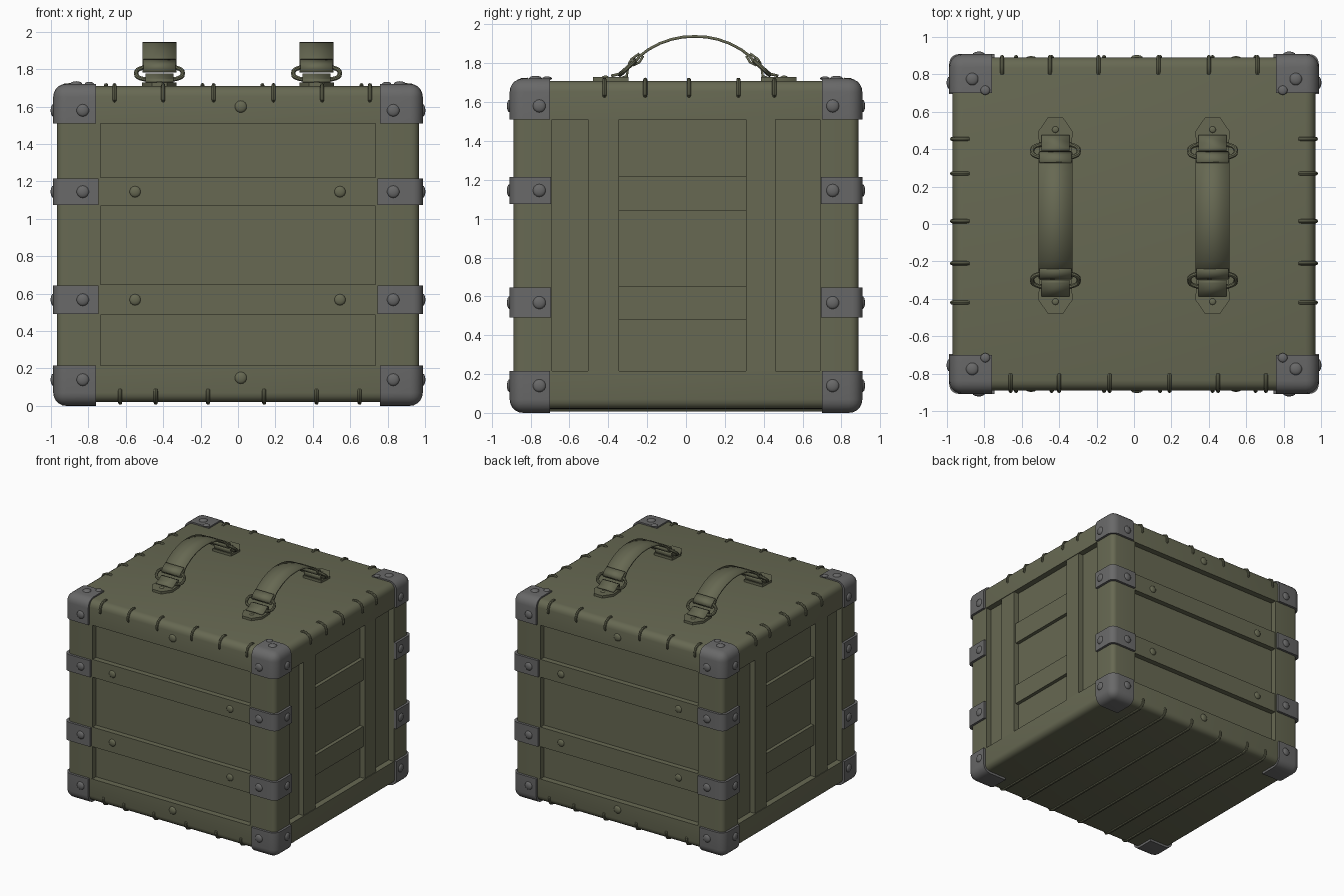
import bpy, bmesh, math
from mathutils import Vector, Matrix

if "Cube" in bpy.data.objects:
    bpy.data.objects.remove(bpy.data.objects["Cube"])


def material(name, rgb):
    m = bpy.data.materials.new(name)
    m.diffuse_color = (*rgb, 1)
    m.use_nodes = True
    m.node_tree.nodes["Principled BSDF"].inputs["Base Color"].default_value = m.diffuse_color
    return m


OLIVE = material("olive_paint", (0.135, 0.14, 0.085))
METAL = material("grey_metal", (0.14, 0.14, 0.14))


def finish(name, mesh, mat, angle=40):
    mesh.materials.clear()
    mesh.materials.append(mat)
    for p in mesh.polygons:
        p.use_smooth = True
    mesh.set_sharp_from_angle(angle=math.radians(angle))
    ob = bpy.data.objects.new(name, mesh)
    bpy.context.collection.objects.link(ob)
    return ob


def from_bm(name, bm, mat, angle=40):
    bmesh.ops.recalc_face_normals(bm, faces=bm.faces[:])
    mesh = bpy.data.meshes.new(name)
    bm.to_mesh(mesh)
    bm.free()
    return finish(name, mesh, mat, angle)


def box(name, x, y, z, mat=OLIVE, r=0, pick=lambda c, d: True, seg=4):
    """Box from ranges; edges chosen by pick(midpoint, direction) are rounded."""
    bm = bmesh.new()
    bmesh.ops.create_cube(bm, size=1)
    for v in bm.verts:
        v.co = Vector([lo + (hi - lo) * (c + 0.5) for c, (lo, hi) in zip(v.co, (x, y, z))])
    if r:
        edges = [e for e in bm.edges if pick((e.verts[0].co + e.verts[1].co) / 2,
                                             (e.verts[0].co - e.verts[1].co).normalized())]
        bmesh.ops.bevel(bm, geom=edges, offset=r, segments=seg, profile=0.5, affect='EDGES')
    return from_bm(name, bm, mat)


def span(s, a, b):
    return tuple(sorted((s * a, s * b)))


def tube(name, pts, radius, mat, cyclic=False):
    cu = bpy.data.curves.new(name, 'CURVE')
    cu.dimensions = '3D'
    cu.bevel_depth = radius
    cu.bevel_resolution = 2
    cu.use_fill_caps = True
    sp = cu.splines.new('POLY')
    sp.points.add(len(pts) - 1)
    for p, c in zip(sp.points, pts):
        p.co = (*c, 1)
    sp.use_cyclic_u = cyclic
    tmp = bpy.data.objects.new(name + "_path", cu)
    mesh = bpy.data.meshes.new_from_object(tmp)
    bpy.data.objects.remove(tmp)
    return finish(name, mesh, mat)


def rivet(pos, normal, mat, r=0.033):
    bm = bmesh.new()
    rot = Vector(normal).to_track_quat('Z', 'Y').to_matrix().to_4x4()
    bmesh.ops.create_uvsphere(bm, u_segments=14, v_segments=8, radius=r,
                              matrix=Matrix.Translation(pos) @ rot @ Matrix.Diagonal((1, 1, 0.42, 1)))
    return from_bm("rivet", bm, mat)


def ribbon(name, cx, half, pts, mat, thick=0.014):
    """Strap of given width following a y-z path."""
    bm = bmesh.new()
    rows = [[bm.verts.new((cx + s * half, y, z)) for s in (-1, 1)] for y, z in pts]
    for a, b in zip(rows, rows[1:]):
        bm.faces.new((a[0], a[1], b[1], b[0]))
    ob = from_bm(name, bm, mat, 50)
    m = ob.modifiers.new("thickness", 'SOLIDIFY')
    m.thickness = thick
    m.offset = 0
    return ob


# Core and the top and bottom frames
box("inner_panels", (-0.92, 0.92), (-0.84, 0.84), (0.05, 1.68))
box("top_frame", (-0.97, 0.97), (-0.89, 0.89), (1.51, 1.71), r=0.055,
    pick=lambda c, d: c.z > 1.7 or abs(d.z) > 0.9)
box("bottom_frame", (-0.97, 0.97), (-0.89, 0.89), (0.02, 0.215), r=0.05,
    pick=lambda c, d: c.z < 0.03 or abs(d.z) > 0.9)

SLATS = ((0.485, 0.65), (1.07, 1.22))

# Corner posts, metal caps and brackets with their rivets
for sx in (-1, 1):
    for sy in (-1, 1):
        outer = lambda c, d: abs(d.z) > 0.9 and abs(c.x) > 0.9 and abs(c.y) > 0.8
        box("corner_post", span(sx, 0.735, 0.968), span(sy, 0.69, 0.888), (0.15, 1.6), r=0.04, pick=outer)
        for lo, hi in ((0.0, 0.215), (1.51, 1.722)):
            top = lo > 1
            box("corner_cap", span(sx, 0.76, 0.988), span(sy, 0.70, 0.908), (lo, hi), METAL, 0.07,
                lambda c, d: ((c.x * sx > 0.98) + (c.y * sy > 0.9) + (abs(c.z - (hi if top else lo)) < 0.01)) >= 2, 5)
            zr = 1.58 if top else 0.14
            rivet((sx * 0.83, sy * 0.908, zr), (0, sy, 0), METAL)
            rivet((sx * 0.988, sy * 0.755, zr), (sx, 0, 0), METAL)
            if top:
                rivet((sx * 0.865, sy * 0.775, hi), (0, 0, 1), METAL)
                rivet((sx * 0.795, sy * 0.715, hi), (0, 0, 1), METAL, 0.025)
        for lo, hi in SLATS:
            box("corner_bracket", span(sx, 0.745, 0.988), span(sy, 0.695, 0.908),
                (lo + 0.005, hi - 0.005), METAL, 0.05, outer)
            zr = (lo + hi) / 2
            rivet((sx * 0.83, sy * 0.908, zr), (0, sy, 0), METAL)
            rivet((sx * 0.988, sy * 0.755, zr), (sx, 0, 0), METAL)

# Front and back slats with rivets
for sy in (-1, 1):
    for lo, hi in SLATS:
        box("long_slat", (-0.75, 0.75), span(sy, 0.80, 0.885), (lo, hi))
        for x in (-0.55, 0.545):
            rivet((x, sy * 0.885, (lo + hi) / 2), (0, sy, 0), OLIVE, 0.03)
    for z in (0.15, 1.6):
        rivet((0.015, sy * 0.89, z), (0, sy, 0), OLIVE, 0.032)

# Side stiles and short slats
for sx in (-1, 1):
    for y in ((-0.505, -0.345), (0.31, 0.46)):
        box("side_stile", span(sx, 0.88, 0.965), y, (0.2, 1.52))
    for lo, hi in ((0.48, 0.65), (1.04, 1.22)):
        box("side_slat", span(sx, 0.88, 0.95), (-0.36, 0.33), (lo, hi))

# Staples over the top edges: path as (outward, height)
HOOK = ((-0.085, 1.705), (-0.07, 1.715), (-0.045, 1.713), (-0.012, 1.697),
        (0.003, 1.665), (0.003, 1.64), (-0.008, 1.63))
FRONT_X = (-0.66, -0.40, -0.13, 0.19, 0.45, 0.705)
for x in FRONT_X:
    for sy in (-1, 1):
        tube("top_staple", [(-x * sy, sy * (0.89 + o), z) for o, z in HOOK], 0.011, OLIVE)
for y in (-0.42, -0.21, 0.015, 0.27, 0.455):
    for sx in (-1, 1):
        tube("side_staple", [(sx * (0.97 + o), y, z) for o, z in HOOK], 0.011, OLIVE)

# Long wires under the base, hooked over both bottom edges
END = ((0.885, 0.085), (0.893, 0.075), (0.891, 0.055), (0.875, 0.03), (0.84, 0.017))
for x in (-0.63, -0.44, -0.16, 0.14, 0.42, 0.65):
    pts = [(x, -y, z) for y, z in END] + [(x, y, z) for y, z in reversed(END)]
    tube("base_wire", pts, 0.011, OLIVE)

# Carrying handles: arched strap, rings and tapered tabs
CY = 0.045
ARCH = ((0.335, 1.79), (0.31, 1.80), (0.285, 1.835), (0.24, 1.87), (0.18, 1.902),
        (0.12, 1.923), (0.06, 1.935))
for hx in (-0.42, 0.42):
    path = [(CY - t, z) for t, z in ARCH] + [(CY, 1.938)] + [(CY + t, z) for t, z in reversed(ARCH)]
    ribbon("handle_strap", hx, 0.09, path, OLIVE)
    for s in (-1, 1):
        # Oval ring, tilted toward the handle
        ring = []
        for i in range(28):
            a = 2 * math.pi * i / 28
            ca, sa = math.cos(a), math.sin(a)
            u = 0.125 * math.copysign(abs(ca) ** 0.75, ca)
            v = 0.052 * math.copysign(abs(sa) ** 0.75, sa)
            ring.append((hx + u, CY + s * (0.345 - v * 0.75), 1.778 + v * 0.7))
        tube("handle_ring", ring, 0.012, OLIVE, True)
        # Strap end folded round the ring, above and below
        ribbon("strap_fold", hx, 0.085, [(CY + s * t, z) for t, z in
               ((0.265, 1.838), (0.285, 1.805), (0.315, 1.79), (0.34, 1.80), (0.325, 1.822), (0.285, 1.85))],
               OLIVE, 0.012)
        ribbon("tab_loop", hx, 0.075, [(CY + s * t, z) for t, z in
               ((0.43, 1.735), (0.39, 1.745), (0.36, 1.77), (0.345, 1.765), (0.35, 1.735), (0.38, 1.72))],
               OLIVE, 0.014)
        # Tapered tab lying on the lid
        bm = bmesh.new()
        outline = ((-0.085, 0.34), (0.085, 0.34), (0.092, 0.45), (0.04, 0.525), (-0.04, 0.525), (-0.092, 0.45))
        f = bm.faces.new([bm.verts.new((hx + x, CY + s * t, 1.705)) for x, t in outline])
        up = bmesh.ops.extrude_face_region(bm, geom=[f])
        for v in up['geom']:
            if isinstance(v, bmesh.types.BMVert):
                v.co.z = 1.73
        from_bm("handle_tab", bm, OLIVE)
        rivet((hx, CY + s * 0.46, 1.729), (0, 0, 1), OLIVE, 0.018)
